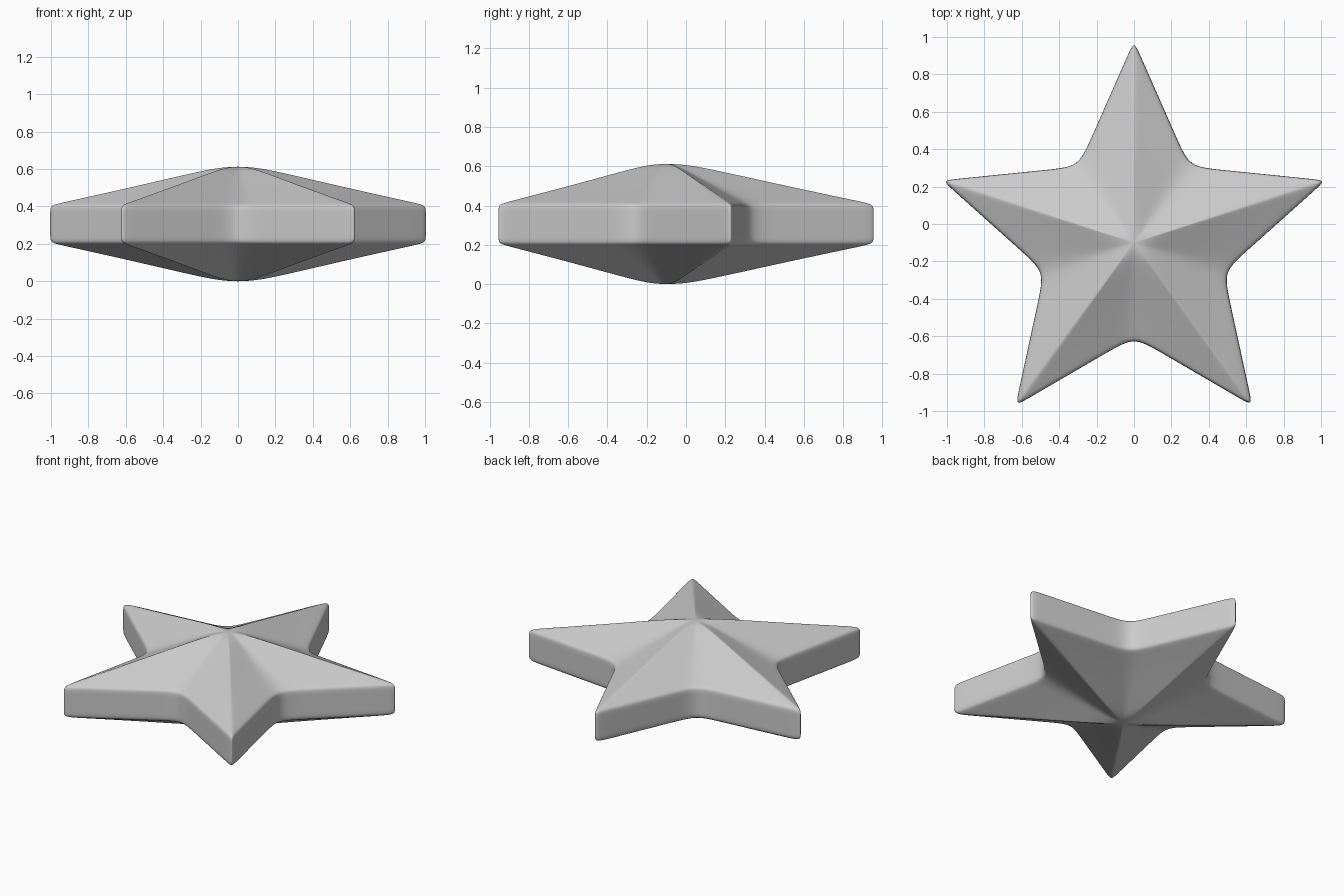
import bpy, bmesh
from math import cos, sin, pi
from mathutils import Vector

if "Cube" in bpy.data.objects:
    bpy.data.objects.remove(bpy.data.objects["Cube"])

TIP, VALLEY = 1.078, 0.503      # radii of the control outline
CX_Y, MID = -0.1, 0.306         # star centre in y, half height


def polar(r, deg):
    return Vector((r * cos(deg * pi / 180), r * sin(deg * pi / 180)))


# Star outline with support points beside each tip and valley
outline = []
for i in range(5):
    a = 90 + 72 * i
    tip, v0, v1 = polar(TIP, a), polar(VALLEY, a - 36), polar(VALLEY, a + 36)
    outline += [v0, v0.lerp(tip, 0.2), tip.lerp(v0, 0.1), tip,
                tip.lerp(v1, 0.1), v1.lerp(tip, 0.2)]
n = len(outline)

# Ring levels: (scale of outline, height above the middle plane)
top = [(0.09, 0.302), (0.2, 0.283), (0.55, 0.2), (0.94, 0.113), (1.0, 0.1),
       (1.0, 0.06)]
levels = top + [(s, -z) for s, z in reversed(top)]

bm = bmesh.new()
rings = [[bm.verts.new((p.x * s, p.y * s + CX_Y, MID + z)) for p in outline]
         for s, z in levels]
for a, b in zip(rings, rings[1:]):
    for i in range(n):
        j = (i + 1) % n
        bm.faces.new((a[i], b[i], b[j], a[j]))

# Domed centres on both sides
for ring, z in ((rings[0], 0.307), (rings[-1], -0.307)):
    c = bm.verts.new((0, CX_Y, MID + z))
    for i in range(n):
        bm.faces.new((c, ring[i], ring[(i + 1) % n]))
bmesh.ops.recalc_face_normals(bm, faces=bm.faces)

mesh = bpy.data.meshes.new("star")
bm.to_mesh(mesh)
bm.free()
mesh.shade_smooth()
star = bpy.data.objects.new("star", mesh)
bpy.context.collection.objects.link(star)
sub = star.modifiers.new("smooth", 'SUBSURF')
sub.levels = sub.render_levels = 3
